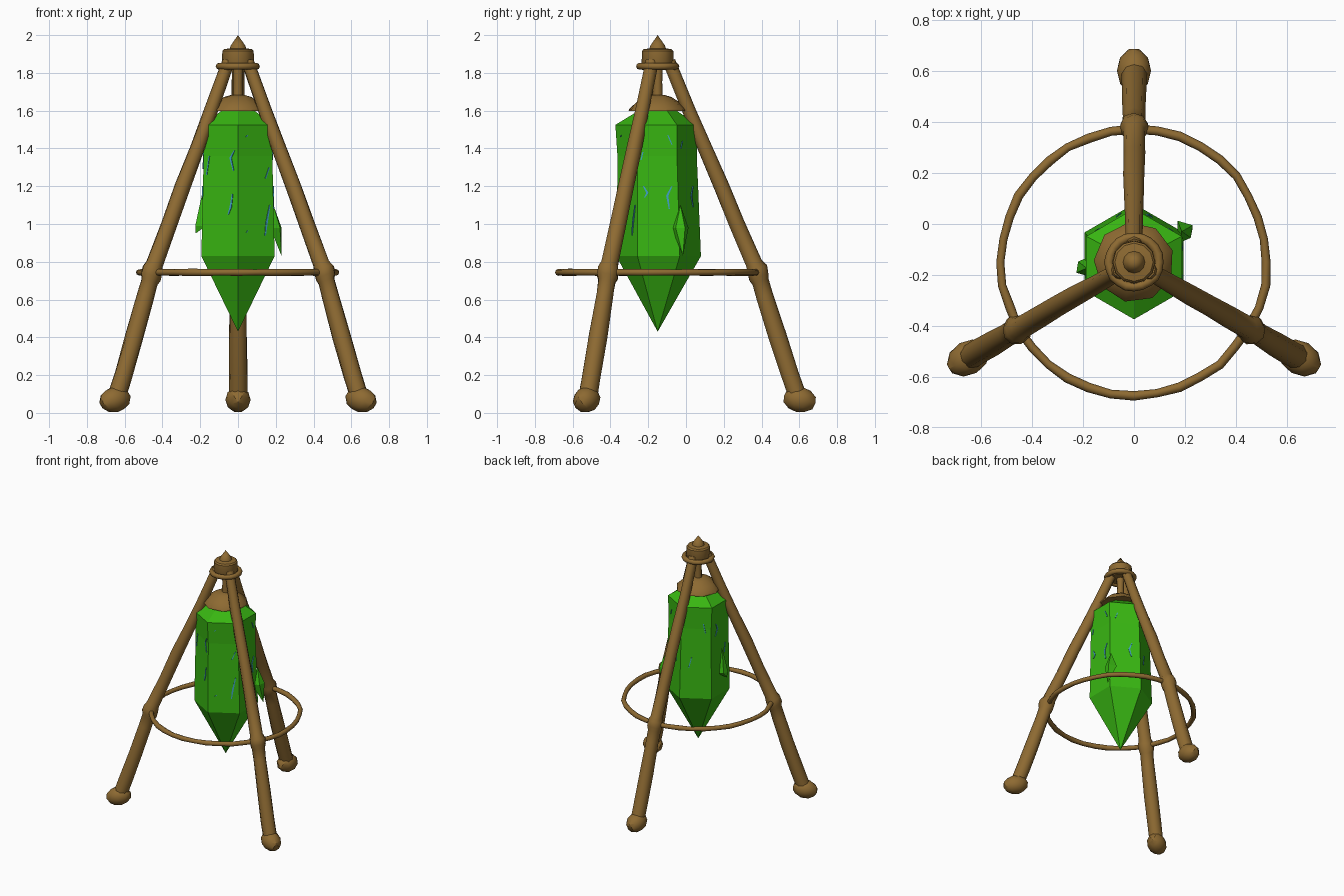
import bpy, bmesh, math, random
from mathutils import Vector, Matrix

if "Cube" in bpy.data.objects:
    bpy.data.objects.remove(bpy.data.objects["Cube"])

random.seed(4)
CY = -0.15  # the tripod axis sits slightly in front of the origin


def mat(name, col):
    m = bpy.data.materials.new(name)
    m.diffuse_color = (*col, 1)
    m.use_nodes = True
    m.node_tree.nodes["Principled BSDF"].inputs["Base Color"].default_value = m.diffuse_color
    return m


wood = mat("brown wood", (0.27, 0.145, 0.032))
green = mat("green crystal", (0.04, 0.47, 0.006))
blue = mat("blue cracks", (0.05, 0.36, 0.55))


def finish(bm, name, m, smooth=None):
    bmesh.ops.recalc_face_normals(bm, faces=bm.faces[:])
    me = bpy.data.meshes.new(name)
    bm.to_mesh(me)
    bm.free()
    ob = bpy.data.objects.new(name, me)
    bpy.context.collection.objects.link(ob)
    me.materials.append(m)
    if smooth:
        bpy.ops.object.select_all(action='DESELECT')
        ob.select_set(True)
        bpy.context.view_layer.objects.active = ob
        bpy.ops.object.shade_smooth_by_angle(angle=math.radians(smooth))
    return ob


def skin(bm, rings, closed=False):
    """Bridge rings of vertices; cap both ends unless the strip is closed."""
    n = len(rings[0])
    pairs = list(zip(rings, rings[1:])) + ([(rings[-1], rings[0])] if closed else [])
    for a, b in pairs:
        for i in range(n):
            bm.faces.new((a[i], a[(i + 1) % n], b[(i + 1) % n], b[i]))
    if not closed:
        bm.faces.new(rings[0])
        bm.faces.new(rings[-1])


def lathe(name, prof, n, m, phase=0.0, smooth=None):
    """Turned part from (radius, z, y shift) rows."""
    bm = bmesh.new()
    rings = []
    for r, z, dy in prof:
        rings.append([bm.verts.new((r * math.cos(phase + 2 * math.pi * i / n),
                                    CY + dy + r * math.sin(phase + 2 * math.pi * i / n), z))
                      for i in range(n)])
    skin(bm, rings)
    bmesh.ops.remove_doubles(bm, verts=bm.verts[:], dist=0.0004)
    return finish(bm, name, m, smooth)


# Legs with knots at the hoop and faceted feet
LEG = [(0.75, 0.06, 0.050), (0.70, 0.20, 0.050), (0.635, 0.40, 0.049), (0.565, 0.62, 0.046),
       (0.542, 0.695, 0.046), (0.535, 0.72, 0.056), (0.525, 0.76, 0.056), (0.51, 0.79, 0.045),
       (0.42, 1.00, 0.043), (0.338, 1.20, 0.042), (0.25, 1.40, 0.040), (0.165, 1.60, 0.037),
       (0.06, 1.86, 0.034)]
for label, deg in (("back", 90), ("left", 210), ("right", 330)):
    rot = Matrix.Translation((0, CY, 0)) @ Matrix.Rotation(math.radians(deg), 4, 'Z')
    bm = bmesh.new()
    rings = []
    tilt = Vector((0.92, 0, 0.39))
    for r, z, rad in LEG:
        ring = []
        for i in range(9):
            a = 2 * math.pi * i / 9
            k = rad * random.uniform(0.95, 1.05)
            p = Vector((r, 0, z)) + tilt * (k * math.cos(a)) + Vector((0, k * math.sin(a), 0))
            ring.append(bm.verts.new(rot @ p))
        rings.append(ring)
    skin(bm, rings)
    finish(bm, label + "_leg", wood, 50)
    bm = bmesh.new()
    bmesh.ops.create_icosphere(bm, subdivisions=2, radius=1)
    shape = (rot @ Matrix.Translation((0.752, 0, 0.07)) @ Matrix.Rotation(math.radians(12), 4, 'Y')
             @ Matrix.Diagonal((0.09, 0.067, 0.068, 1)))
    bmesh.ops.transform(bm, matrix=shape, verts=bm.verts[:])
    finish(bm, label + "_foot", wood, 25)


def hoop(name, R, rad, z, n, sides, jit):
    bm = bmesh.new()
    rings = []
    for j in range(n):
        t = 2 * math.pi * j / n
        rr = R + random.uniform(-jit, jit)
        k = rad * (1 + random.uniform(-jit, jit) * 20)
        rings.append([bm.verts.new(((rr + k * math.cos(a)) * math.cos(t),
                                    CY + (rr + k * math.cos(a)) * math.sin(t), z + k * math.sin(a)))
                      for a in (2 * math.pi * i / sides for i in range(sides))])
    skin(bm, rings, True)
    finish(bm, name, wood, 50)


hoop("brace_hoop", 0.521, 0.0175, 0.744, 36, 8, 0.005)
hoop("top_collar", 0.098, 0.018, 1.835, 20, 8, 0.002)

# Top cap with its spike, hanger and crystal crown
lathe("top_cap", [(0.075, 1.825, 0), (0.085, 1.85, 0), (0.083, 1.915, 0), (0.075, 1.925, 0),
                  (0.043, 1.93, 0), (0.0385, 1.945, 0), (0.0001, 2.0, 0)], 12, wood, 0, 30)
lathe("hanger_rod", [(0.028, 1.65, 0), (0.024, 1.75, 0), (0.028, 1.85, 0)], 8, wood, 0, 50)
lathe("crystal_crown", [(0.158, 1.597, 0), (0.155, 1.608, 0), (0.115, 1.645, 0), (0.075, 1.672, 0),
                        (0.04, 1.682, 0)], 9, wood, 0.3, 35)

# Hanging six-sided crystal
BODY = [(0.0001, 0.43, 0), (0.224, 0.83, 0.005), (0.214, 1.20, 0), (0.210, 1.36, -0.003),
        (0.217, 1.525, -0.007), (0.10, 1.60, 0)]
lathe("crystal", BODY, 6, green, math.pi / 2)


def on_face(deg, u, z, out=0.0):
    """Point on a crystal side: u runs along the face, out pushes off it."""
    for (r0, z0, d0), (r1, z1, d1) in zip(BODY, BODY[1:]):
        if z0 <= z <= z1:
            f = (z - z0) / (z1 - z0)
            a = (r0 + (r1 - r0) * f) * math.cos(math.pi / 6) + out
            t = math.radians(deg)
            return Vector((a * math.cos(t) - u * math.sin(t),
                           CY + d0 + (d1 - d0) * f + a * math.sin(t) + u * math.cos(t), z))


# Side shards: a long splinter, widest below the middle
def shard(name, deg, u, z0, zm, z1, w, out):
    bm = bmesh.new()
    lo = bm.verts.new(on_face(deg, u + w * 0.3, z0, out * 0.9))
    hi = bm.verts.new(on_face(deg, u + w * 0.1, z1, 0))
    mid = [bm.verts.new(on_face(deg, u + du * w, zm, o)) for du, o in
           ((-1, -0.02), (-0.5, out * 0.8), (0.6, out), (1, -0.02))]
    for i in range(4):
        a, b = mid[i], mid[(i + 1) % 4]
        bm.faces.new((a, b, hi))
        bm.faces.new((b, a, lo))
    finish(bm, name, green)


shard("right_shard", 0, 0.115, 0.832, 0.98, 1.10, 0.045, 0.040)
shard("left_shard", 180, 0.02, 0.95, 0.99, 1.18, 0.04, 0.036)


# Thin blue cracks laid on the crystal sides
def crack(name, deg, pts, w=0.006):
    bm = bmesh.new()
    rings = []
    for i, (u, z) in enumerate(pts):
        k = w if 0 < i < len(pts) - 1 else w * 0.5
        rings.append([bm.verts.new(on_face(deg, u + s * k, z, o))
                      for s, o in ((-1, -0.002), (-1, 0.004), (1, 0.004), (1, -0.002))])
    skin(bm, rings)
    finish(bm, name, blue)


CRACKS = {
    0: [[(-0.085, 1.34), (-0.075, 1.38)], [(-0.075, 1.20), (-0.055, 1.165), (-0.07, 1.14)],
        [(0.075, 1.20), (0.05, 1.15), (0.06, 1.08)], [(0.06, 1.47), (0.08, 1.42)]],
    -60: [[(0.055, 0.94), (0.065, 1.01), (0.085, 1.10)], [(0.06, 1.24), (0.085, 1.30)],
          [(-0.06, 1.46), (-0.05, 1.47)], [(-0.06, 0.955), (-0.05, 0.965)]],
    -120: [[(0.05, 1.05), (0.065, 1.09), (0.075, 1.16)], [(0.085, 1.39), (0.06, 1.35), (0.08, 1.28)],
           [(-0.07, 1.36), (-0.085, 1.26)]],
    180: [[(-0.05, 1.38), (-0.03, 1.34), (-0.055, 1.29)], [(0.06, 1.20), (0.05, 1.13)]],
    120: [[(0.05, 1.40), (0.065, 1.33)], [(-0.05, 1.06), (-0.03, 1.14)]],
    60: [[(0.05, 1.20), (0.03, 1.15), (0.045, 1.09)], [(-0.05, 1.44), (-0.065, 1.40)]],
}
for deg, lines in CRACKS.items():
    for j, pts in enumerate(lines):
        crack("crack_%d_%d" % (deg % 360, j), deg, sorted(pts, key=lambda p: p[1]))
